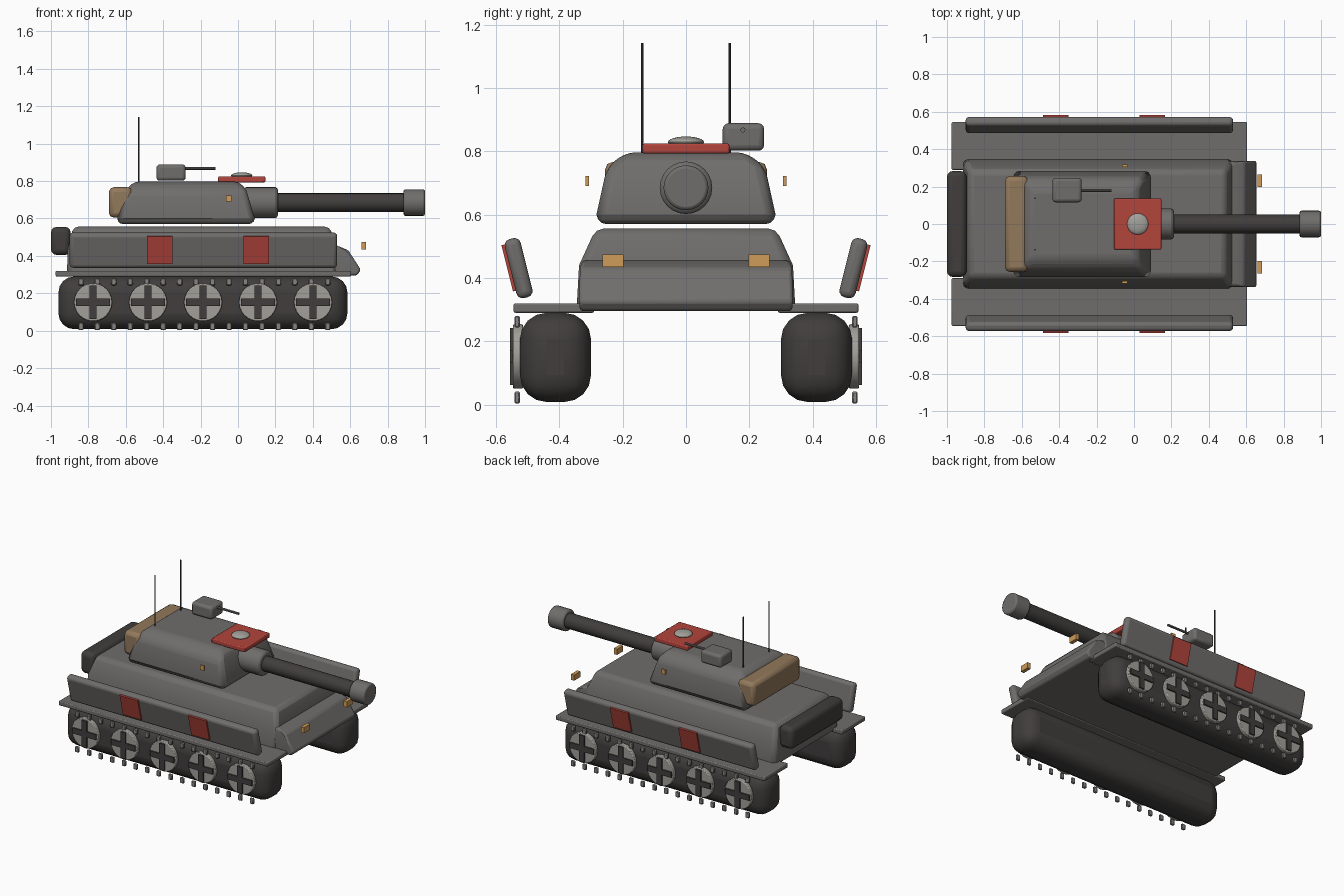
import bpy, bmesh, math
from mathutils import Matrix, Vector

if "Cube" in bpy.data.objects:
    bpy.data.objects.remove(bpy.data.objects["Cube"])


def mat(name, r, g, b):
    m = bpy.data.materials.new(name)
    m.diffuse_color = (r, g, b, 1)
    m.use_nodes = True
    m.node_tree.nodes["Principled BSDF"].inputs["Base Color"].default_value = m.diffuse_color
    return m


GREY = mat("armour_grey", 0.16, 0.155, 0.148)
DARK = mat("dark_rubber", 0.052, 0.048, 0.046)
LIGHT = mat("light_metal", 0.36, 0.35, 0.32)
PAD = mat("pad_metal", 0.24, 0.235, 0.225)
RED = mat("red_paint", 0.45, 0.058, 0.045)
TAN = mat("tan_canvas", 0.29, 0.19, 0.105)
AMBER = mat("amber_lamp", 0.62, 0.33, 0.10)


def finish(name, bm, material, bevel=0, segments=2):
    bmesh.ops.recalc_face_normals(bm, faces=bm.faces)
    me = bpy.data.meshes.new(name)
    bm.to_mesh(me)
    bm.free()
    ob = bpy.data.objects.new(name, me)
    bpy.context.collection.objects.link(ob)
    me.materials.append(material)
    if bevel:
        mod = ob.modifiers.new("bevel", 'BEVEL')
        mod.width, mod.segments = bevel, segments
        mod.limit_method = 'ANGLE'
        mod.angle_limit = math.radians(25)
    bpy.ops.object.select_all(action='DESELECT')
    ob.select_set(True)
    bpy.context.view_layer.objects.active = ob
    bpy.ops.object.shade_smooth_by_angle(angle=math.radians(32))
    return ob


def box(name, x, y, z, material, bevel=0, segments=2, tilt=0):
    """Box from (min, max) ranges, optionally tilted about its own x axis."""
    bm = bmesh.new()
    size = [r[1] - r[0] for r in (x, y, z)]
    centre = Vector([(r[0] + r[1]) / 2 for r in (x, y, z)])
    bmesh.ops.create_cube(bm, size=1, matrix=Matrix.Diagonal((*size, 1)))
    ob = finish(name, bm, material, bevel, segments)
    ob.location = centre
    ob.rotation_euler.x = tilt
    return ob


def loft(name, rings, material, bevel, segments=2):
    """Stack of rectangles given as (z, x min, x max, half width)."""
    bm = bmesh.new()
    loops = [[bm.verts.new(p) for p in ((a, -w, z), (b, -w, z), (b, w, z), (a, w, z))]
             for z, a, b, w in rings]
    for lo, hi in zip(loops, loops[1:]):
        for i in range(4):
            j = (i + 1) % 4
            bm.faces.new((lo[i], lo[j], hi[j], hi[i]))
    bm.faces.new(loops[0])
    bm.faces.new(loops[-1])
    return finish(name, bm, material, bevel, segments)


def rod(name, axis, start, length, radius, material, sides=24, bevel=0):
    """Cylinder running from start along axis X, Y or Z."""
    bm = bmesh.new()
    bmesh.ops.create_cone(bm, cap_ends=True, segments=sides, radius1=radius,
                          radius2=radius, depth=length)
    d = Vector({'X': (1, 0, 0), 'Y': (0, 1, 0), 'Z': (0, 0, 1)}[axis])
    bm.transform(Vector((0, 0, 1)).rotation_difference(d).to_matrix().to_4x4())
    ob = finish(name, bm, material, bevel)
    if bevel:
        ob.modifiers["bevel"].angle_limit = math.radians(40)
    ob.location = Vector(start) + d * length / 2
    return ob


def span(side, a, b):
    """Mirrored y range."""
    return tuple(sorted((side * a, side * b)))


# Hull, sloped nose and rear stowage
loft("hull", [(0.295, -0.915, 0.53, 0.346), (0.44, -0.91, 0.53, 0.338),
              (0.556, -0.88, 0.49, 0.285)], GREY, 0.025)
loft("nose", [(0.295, 0.42, 0.635, 0.335), (0.325, 0.42, 0.657, 0.338),
              (0.43, 0.42, 0.59, 0.335), (0.455, 0.42, 0.53, 0.328)], GREY, 0.01)
box("rear_stowage", (-1.0, -0.895), (-0.283, 0.283), (0.405, 0.555), DARK, 0.03, 3)

# Running gear and skirts, mirrored left and right
TILT = math.radians(14)
for s, tag in ((-1, "right"), (1, "left")):
    box(f"track_{tag}", (-0.96, 0.585), span(s, 0.30, 0.525), (0.008, 0.29), DARK, 0.085, 4)
    box(f"fender_{tag}", (-0.975, 0.605), span(s, 0.29, 0.545), (0.29, 0.32), GREY, 0.006)
    box(f"skirt_{tag}", (-0.90, 0.53), span(s, 0.503, 0.555), (0.335, 0.527), GREY,
        0.02, 3, -s * TILT)
    # Red panels lie on the outer skirt face
    out = 0.531 * s + s * 0.029 * math.cos(TILT)
    zc = 0.431 - 0.029 * math.sin(TILT) + 0.008
    for x0, x1 in ((-0.487, -0.35), (0.03, 0.167)):
        box(f"skirt_panel_{tag}", (x0, x1), (out - 0.006, out + 0.006),
            (zc - 0.075, zc + 0.075), RED, 0, 2, -s * TILT)
    # Road wheels with dark cross spokes
    for i in range(5):
        x = -0.775 + 0.294 * i
        y0, y1 = span(s, 0.515, 0.547)
        rod(f"wheel_{tag}", 'Y', (x, y0, 0.152), y1 - y0, 0.102, LIGHT, 24, 0.005)
        for hx, hz in ((0.09, 0.019), (0.019, 0.09)):
            box(f"wheel_spoke_{tag}", (x - hx, x + hx), span(s, 0.545, 0.556),
                (0.152 - hz, 0.152 + hz), DARK)
    # Track pads along the upper and lower runs
    for i in range(16):
        x = -0.84 + 0.088 * i
        for z in ((0.003, 0.041), (0.243, 0.28)):
            box(f"track_pad_{tag}", (x - 0.014, x + 0.014), span(s, 0.525, 0.542), z,
                PAD, 0.004, 1)
    # Lamps and aerials
    box(f"headlamp_{tag}", (0.66, 0.684), span(s, 0.198, 0.264), (0.435, 0.474), AMBER)
    box(f"turret_lamp_{tag}", (-0.065, -0.035), span(s, 0.306, 0.317), (0.69, 0.722), AMBER)
    rod(f"aerial_{tag}", 'Z', (-0.53, s * 0.138, 0.77), 0.372, 0.004, DARK, 8)

# Turret with canvas bustle
loft("turret", [(0.57, -0.645, 0.088, 0.282), (0.60, -0.645, 0.09, 0.283),
                (0.75, -0.60, 0.045, 0.25), (0.797, -0.56, 0.01, 0.19)], GREY, 0.035, 3)
box("bustle_bag", (-0.69, -0.565), (-0.256, 0.256), (0.605, 0.767), TAN, 0.025)

# Main gun
rod("mantlet", 'X', (0.03, 0, 0.685), 0.183, 0.083, GREY, 24, 0.015)
rod("barrel", 'X', (0.2, 0, 0.685), 0.72, 0.05, DARK)
rod("muzzle", 'X', (0.885, 0, 0.685), 0.115, 0.071, GREY, 24, 0.01)

# Roof hatch with domed cap
box("hatch", (-0.106, 0.146), (-0.137, 0.137), (0.793, 0.825), RED, 0.006)
bm = bmesh.new()
bmesh.ops.create_uvsphere(bm, u_segments=24, v_segments=12, radius=1,
                          matrix=Matrix.Diagonal((0.057, 0.057, 0.018, 1)))
finish("hatch_cap", bm, LIGHT).location = (0.02, 0, 0.829)

# Roof gun
box("roof_gun_body", (-0.436, -0.28), (0.116, 0.247), (0.802, 0.889), GREY, 0.018, 3)
rod("roof_gun_barrel", 'X', (-0.30, 0.18, 0.868), 0.18, 0.008, GREY, 10)
